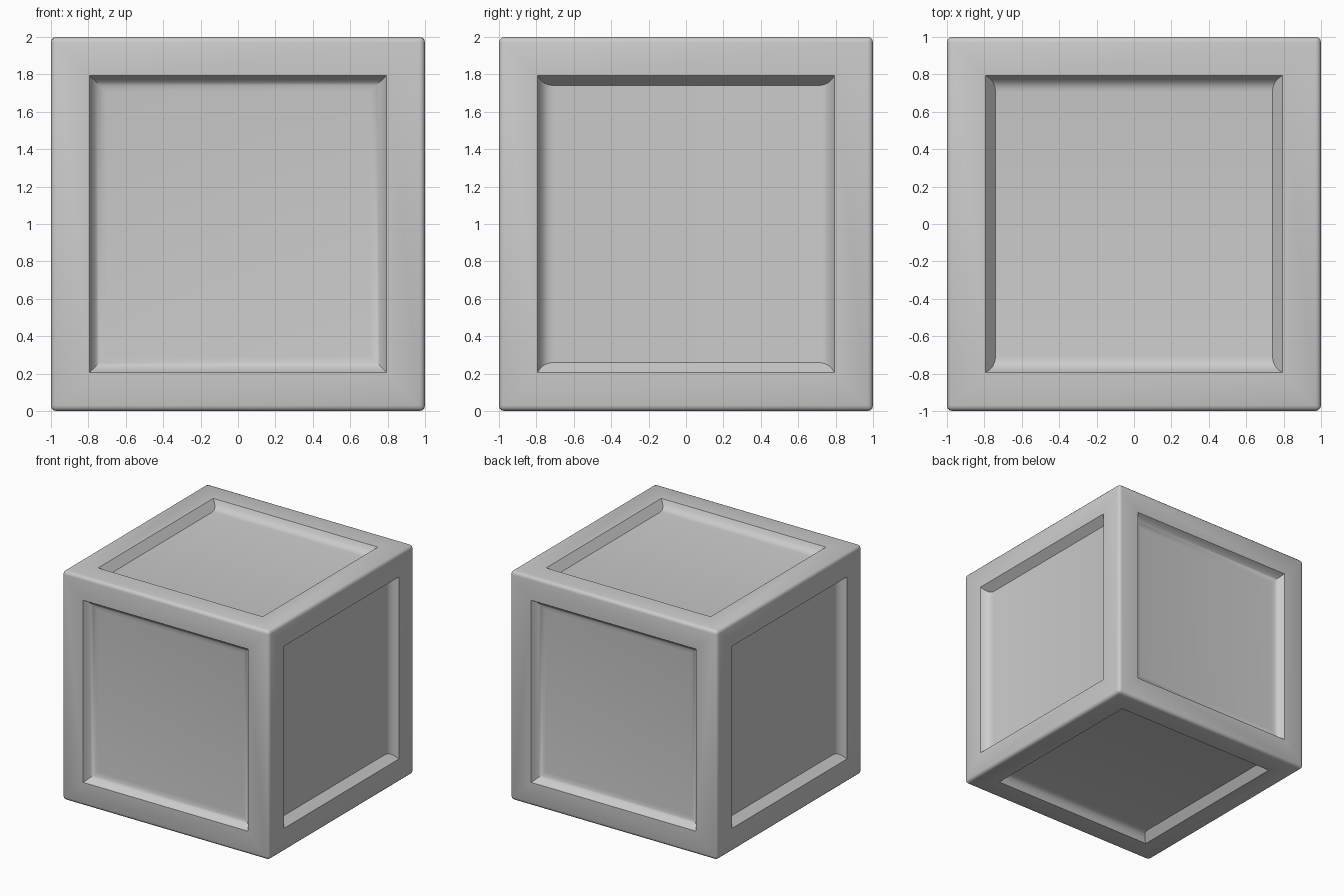
import bpy, bmesh
from mathutils import Vector

if "Cube" in bpy.data.objects:
    bpy.data.objects.remove(bpy.data.objects["Cube"])

DEPTH = 0.07          # depth of the recessed panels
OPEN = 0.795          # half size of the panel openings
STEPS = [0, 0.3, 0.55, 0.75, 0.88, 0.96, 1.0]
SOFT = [0, 0.011, 0.023, 0.037, 0.052, 0.069, 0.09]   # filleted wall
FLAT = [0.055 * t for t in STEPS]                     # straight sloped wall

X, Y, Z = Vector((1, 0, 0)), Vector((0, 1, 0)), Vector((0, 0, 1))
bm = bmesh.new()


def ring(n, u, v, hu, hv, d):
    c = n * (1 - d) + Z
    return [bm.verts.new(c + u * hu * a + v * hv * b)
            for a, b in ((-1, -1), (1, -1), (1, 1), (-1, 1))]


def panel_side(n, u, v, wall_u, wall_v):
    """Frame, recess walls and floor of one side."""
    rings = [ring(n, u, v, 1, 1, 0)]
    for t, a, b in zip(STEPS, wall_u, wall_v):
        rings.append(ring(n, u, v, OPEN - a, OPEN - b, DEPTH * t))
    for r, s in zip(rings, rings[1:]):
        for i in range(4):
            j = (i + 1) % 4
            bm.faces.new((r[i], r[j], s[j], s[i]))
    bm.faces.new(rings[-1])


# six sides in opposite pairs
for s in (-1, 1):
    panel_side(Y * s, X, Z, SOFT, SOFT)
    panel_side(X * s, Y, Z, SOFT, FLAT)
    panel_side(Z * s, X, Y, FLAT, SOFT)

bmesh.ops.remove_doubles(bm, verts=bm.verts, dist=1e-4)
bmesh.ops.recalc_face_normals(bm, faces=bm.faces)


# rounded outer edges
def is_corner(v):
    return all(abs(abs(c) - 1) < 1e-4 for c in v.co - Z)


edges = [e for e in bm.edges if all(is_corner(v) for v in e.verts)]
bmesh.ops.bevel(bm, geom=edges, offset=0.03, segments=3, profile=0.5, affect='EDGES')

mesh = bpy.data.meshes.new("crate")
bm.to_mesh(mesh)
bm.free()
crate = bpy.data.objects.new("crate", mesh)
bpy.context.collection.objects.link(crate)
bpy.context.view_layer.objects.active = crate
crate.select_set(True)
bpy.ops.object.shade_smooth_by_angle(angle=0.6)
